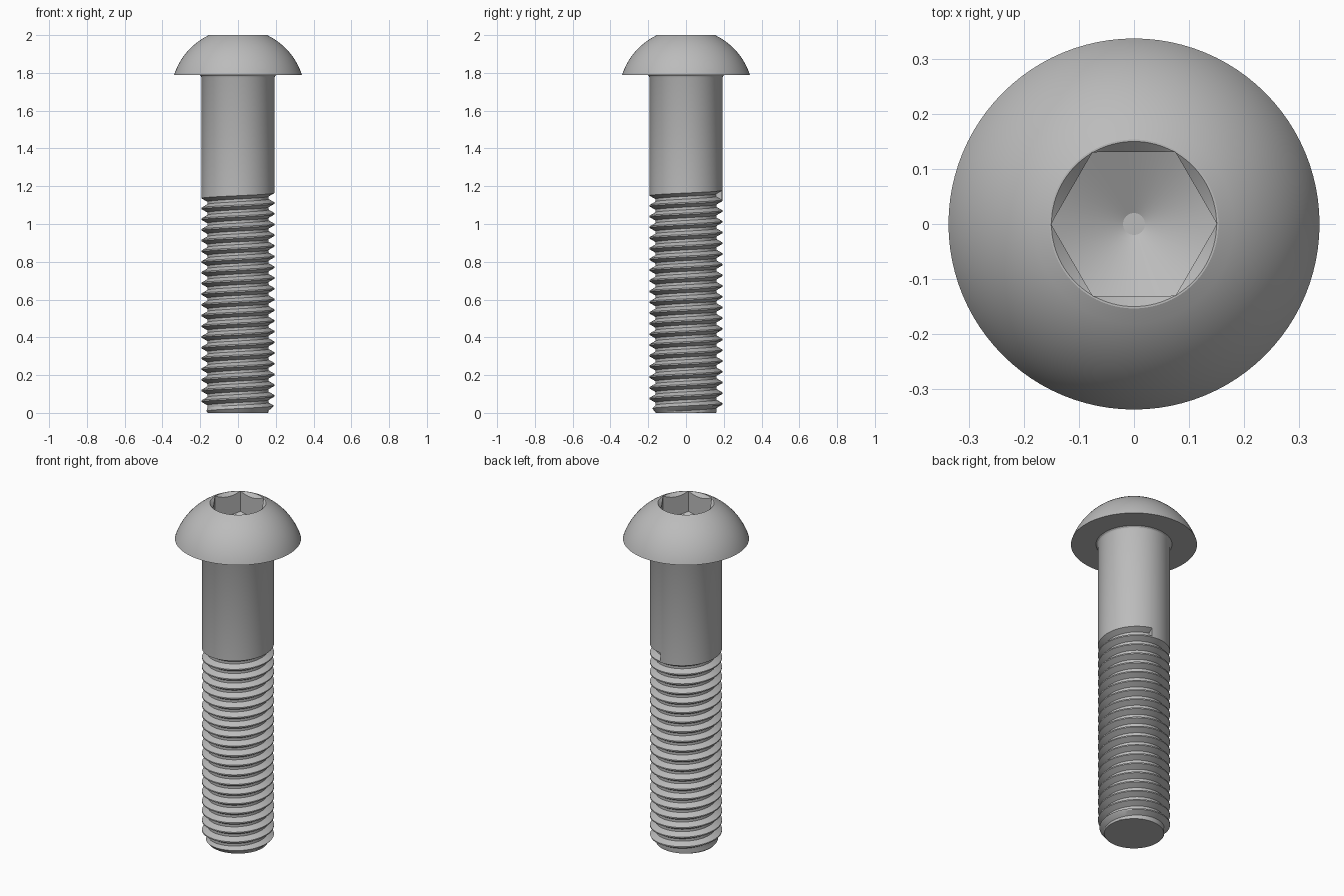
import bpy, bmesh, math

cube = bpy.data.objects.get("Cube")
if cube:
    bpy.data.objects.remove(cube, do_unlink=True)

steel = bpy.data.materials.new("grey_steel")
steel.use_nodes = True
GREY = (0.5, 0.5, 0.5, 1)
steel.diffuse_color = GREY
steel.node_tree.nodes["Principled BSDF"].inputs["Base Color"].default_value = GREY


def finish(bm, name):
    """Weld, orient and smooth a mesh, then link it as an object."""
    bmesh.ops.remove_doubles(bm, verts=bm.verts, dist=1e-5)
    bmesh.ops.dissolve_degenerate(bm, edges=bm.edges, dist=1e-5)
    bmesh.ops.recalc_face_normals(bm, faces=bm.faces)
    mesh = bpy.data.meshes.new(name)
    bm.to_mesh(mesh)
    bm.free()
    mesh.materials.append(steel)
    obj = bpy.data.objects.new(name, mesh)
    bpy.context.collection.objects.link(obj)
    bpy.ops.object.select_all(action='DESELECT')
    obj.select_set(True)
    bpy.context.view_layer.objects.active = obj
    bpy.ops.object.shade_smooth_by_angle(angle=math.radians(25))


def polar(bm, r, a, z):
    return bm.verts.new((r * math.cos(a), r * math.sin(a), z))


# Button head: domed rim, countersunk hexagon socket and conical floor
SEG = 96
HEAD_Z, TOP_Z, SOCKET_R, FLAT_R, FLOOR_Z = 1.79, 2.0, 0.15, 0.131, 1.88
DOME_Z, DOME_R = 1.679, 0.356


def hexagon(a):
    return FLAT_R / math.cos(a % (math.pi / 3) - math.pi / 6)


def countersink(a):
    r = hexagon(a)
    return r, TOP_Z - (SOCKET_R - r)


def floor_edge(a):
    r = hexagon(a)
    return r, FLOOR_Z - (SOCKET_R - r) * 0.5


rings = []
STEPS = 14
for i in range(STEPS + 1):
    z = HEAD_Z + (TOP_Z - HEAD_Z) * i / STEPS
    r = math.sqrt(DOME_R ** 2 - (z - DOME_Z) ** 2)
    rings.append(lambda a, r=r, z=z: (r, z))
rings += [lambda a: (SOCKET_R + 0.0005, TOP_Z), countersink, floor_edge,
          lambda a: (0.02, FLOOR_Z - 0.065)]

bm = bmesh.new()
loops = []
for ring in rings:
    loop = []
    for s in range(SEG):
        a = math.tau * s / SEG
        r, z = ring(a)
        loop.append(polar(bm, r, a, z))
    loops.append(loop)
for lo, hi in zip(loops, loops[1:]):
    for s in range(SEG):
        t = (s + 1) % SEG
        bm.faces.new((lo[s], lo[t], hi[t], hi[s]))
bm.faces.new(loops[0])
bm.faces.new(loops[-1])
finish(bm, "button_head")

# Shank: helical thread columns running up into a plain cylinder
COLS, TURNS, PITCH = 72, 21, 0.0567
CREST, ROOT, TIP = 0.193, 0.162, 0.16
RUNOUT_Z, START = 1.12, math.radians(80)
PROFILE = [(0, CREST), (0.3125, ROOT), (0.5625, ROOT), (0.875, CREST)]

bm = bmesh.new()
threads, plain = [], []
for c in range(COLS + 1):
    a = START + math.tau * c / COLS
    column = []
    for turn in range(-TURNS, 1):
        for f, r in PROFILE:
            z = RUNOUT_Z + PITCH * (c / COLS + turn + f - 0.875)
            # Chamfer the tip, then trim the thread flat at the bottom
            r = min(r, TIP + 0.8 * z) if z > 0 else TIP
            column.append(polar(bm, r, a, max(z, 0)))
    threads.append(column)
    plain.append([polar(bm, CREST, a, 1.775), polar(bm, 0.197, a, 1.784),
                  polar(bm, 0.204, a, HEAD_Z)])

for c in range(COLS):
    left, right = threads[c] + plain[c], threads[c + 1] + plain[c + 1]
    for k in range(len(left) - 1):
        quad = [left[k], right[k], right[k + 1], left[k + 1]]
        if c == 0 and left[k] is threads[0][-1]:
            quad.append(threads[-1][-1])
        bm.faces.new(quad)

# Wall where the thread groove ends, and the two end caps
bm.faces.new(threads[-1][-5:])
bm.faces.new([col[0] for col in threads[:-1]])
bm.faces.new([col[-1] for col in plain[:-1]])
finish(bm, "threaded_shank")
